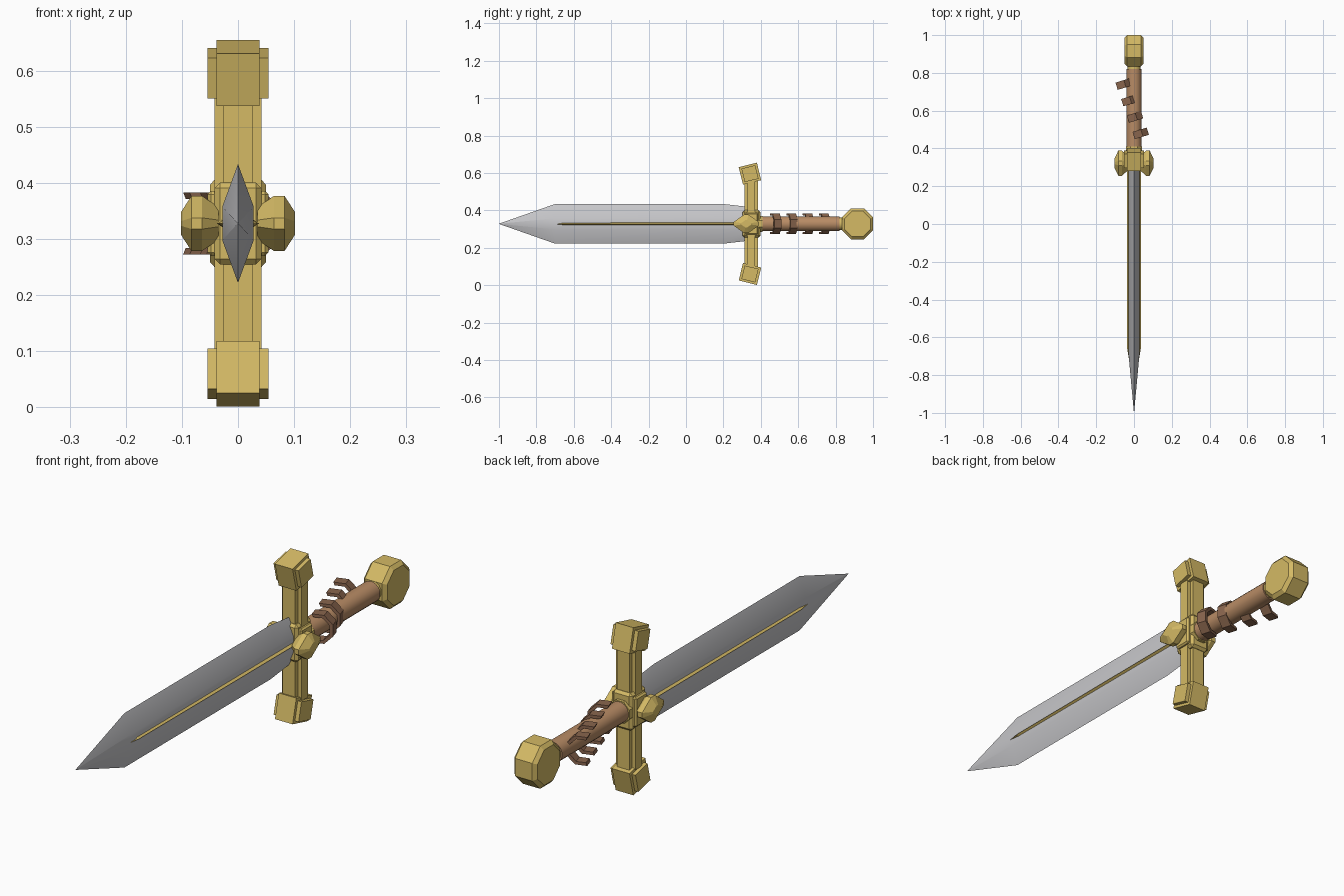
import bpy, bmesh, math
from mathutils import Matrix, Vector

if "Cube" in bpy.data.objects:
    bpy.data.objects.remove(bpy.data.objects["Cube"])

ZC = 0.328   # height of the sword's long axis
GY = 0.35    # guard position along the length


def material(name, rgb):
    m = bpy.data.materials.new(name)
    m.diffuse_color = (*rgb, 1)
    m.use_nodes = True
    m.node_tree.nodes["Principled BSDF"].inputs["Base Color"].default_value = m.diffuse_color
    return m


GOLD = material("gold", (0.66, 0.49, 0.13))
STEEL = material("steel", (0.58, 0.58, 0.60))
LEATHER = material("leather", (0.48, 0.26, 0.13))
STRAP = material("dark leather", (0.25, 0.13, 0.075))


def finish(name, bm, mat, smooth=None, bevel=0):
    bmesh.ops.remove_doubles(bm, verts=bm.verts, dist=1e-5)
    bmesh.ops.recalc_face_normals(bm, faces=bm.faces)
    me = bpy.data.meshes.new(name)
    bm.to_mesh(me)
    bm.free()
    me.materials.append(mat)
    ob = bpy.data.objects.new(name, me)
    bpy.context.collection.objects.link(ob)
    if bevel:
        mod = ob.modifiers.new("bevel", 'BEVEL')
        mod.width, mod.segments = bevel, 1
    if smooth:
        bpy.ops.object.select_all(action='DESELECT')
        ob.select_set(True)
        bpy.context.view_layer.objects.active = ob
        bpy.ops.object.shade_smooth_by_angle(angle=math.radians(smooth))
    return ob


def loft(name, rings, mat, smooth=None):
    """Skin a list of equal-length closed sections and cap both ends."""
    bm = bmesh.new()
    vs = [[bm.verts.new(p) for p in r] for r in rings]
    n = len(rings[0])
    for a, b in zip(vs, vs[1:]):
        for i in range(n):
            j = (i + 1) % n
            bm.faces.new((a[i], a[j], b[j], b[i]))
    bm.faces.new(vs[0])
    bm.faces.new(vs[-1][::-1])
    return finish(name, bm, mat, smooth)


def box(name, center, half, tilt=0, bevel=0):
    bm = bmesh.new()
    bmesh.ops.create_cube(bm, size=2)
    bm.transform(Matrix.Translation(center) @ Matrix.Rotation(tilt, 4, 'X')
                 @ Matrix.Diagonal((*half, 1)))
    return finish(name, bm, GOLD, bevel=bevel)


def rod(name, y0, y1, r, mat, sides=16):
    ring = [(r * math.cos(2 * math.pi * (i + .5) / sides),
             r * math.sin(2 * math.pi * (i + .5) / sides)) for i in range(sides)]
    return loft(name, [[(x, y, ZC + z) for x, z in ring] for y in (y0, y1)], mat, 40)


# Blade: six-sided section running from the guard to the point
def blade_section(y, w, t, flat):
    return [(x, y, ZC + z) for x, z in
            ((0, w), (t, flat), (t, -flat), (0, -w), (-t, -flat), (-t, flat))]


loft("blade", [blade_section(0.33, 0.091, 0.028, 0.03),
               blade_section(0.20, 0.106, 0.028, 0.03),
               blade_section(-0.70, 0.106, 0.028, 0.03),
               blade_section(-1.0, 0.0006, 0.0004, 0.0002)], STEEL, 32)

# Gold ridge along the middle of both blade faces
loft("blade_ridge", [[(x, y, ZC + z) for x, z in ((t, 0), (0, w), (-t, 0), (0, -w))]
                     for y, t, w in ((0.32, 0.038, 0.024), (-0.66, 0.036, 0.024),
                                     (-0.72, 0.026, 0.002))], GOLD)

# Guard bar with stepped section
box("guard_bar_wide", (0, GY, ZC), (0.042, 0.020, 0.23))
box("guard_bar_deep", (0, GY, ZC), (0.027, 0.036, 0.23))

# Guard centre block
box("guard_block", (0, GY, ZC), (0.054, 0.036, 0.058), bevel=0.006)
box("guard_block_tall", (0, GY, ZC), (0.042, 0.048, 0.073), bevel=0.010)
rod("guard_collar", 0.38, 0.41, 0.046, GOLD, 8)

# Guard ends, leaning towards the blade
for s, side in ((1, "upper"), (-1, "lower")):
    c = (0, 0.342, ZC + s * 0.268)
    tilt = s * math.radians(14)
    box(side + "_guard_end", c, (0.054, 0.038, 0.037), tilt)
    box(side + "_guard_end_cap", c, (0.038, 0.050, 0.048), tilt)

# Faceted diamond bosses on both sides of the guard
quarter = [(0.067, 0.010), (0.012, 0.049)]
diamond = (quarter + [(-y, z) for y, z in quarter[::-1]]
           + [(-y, -z) for y, z in quarter] + [(y, -z) for y, z in quarter[::-1]])
for s, side in ((1, "right"), (-1, "left")):
    loft(side + "_boss", [[(s * x, 0.322 + y * k, ZC + z * k) for y, z in diamond]
                          for x, k in ((0.035, 0.6), (0.064, 1), (0.083, 1), (0.102, 0.4))],
         GOLD)

# Grip and neck
rod("grip", 0.39, 0.82, 0.040, LEATHER)
rod("pommel_neck", 0.80, 0.86, 0.035, GOLD, 12)

# Open straps hooked over the grip, stepping sideways along it
for i in range(4):
    place = (Matrix.Translation((0.020 - 0.030 * i, 0.475 + 0.087 * i, ZC))
             @ Matrix.Rotation(math.radians(17), 4, 'Z'))
    rings = []
    for k in range(6):
        a = math.radians(-112.5 + 45 * k)
        rings.append([place @ Vector((r * math.cos(a), y, r * math.sin(a)))
                      for r, y in ((0.060, -0.020), (0.060, 0.020),
                                   (0.047, 0.020), (0.047, -0.020))])
    loft("grip_strap_%d" % (i + 1), rings, STRAP)

# Octagonal pommel with chamfered rims
R = 0.083 / math.cos(math.pi / 8)
octagon = [(R * math.cos(math.pi * (i + .5) / 4), R * math.sin(math.pi * (i + .5) / 4))
           for i in range(8)]
loft("pommel", [[(x, 0.917 + y * k, ZC + z * k) for y, z in octagon]
                for x, k in ((-0.050, 0.83), (-0.037, 1), (0.037, 1), (0.050, 0.83))], GOLD)
